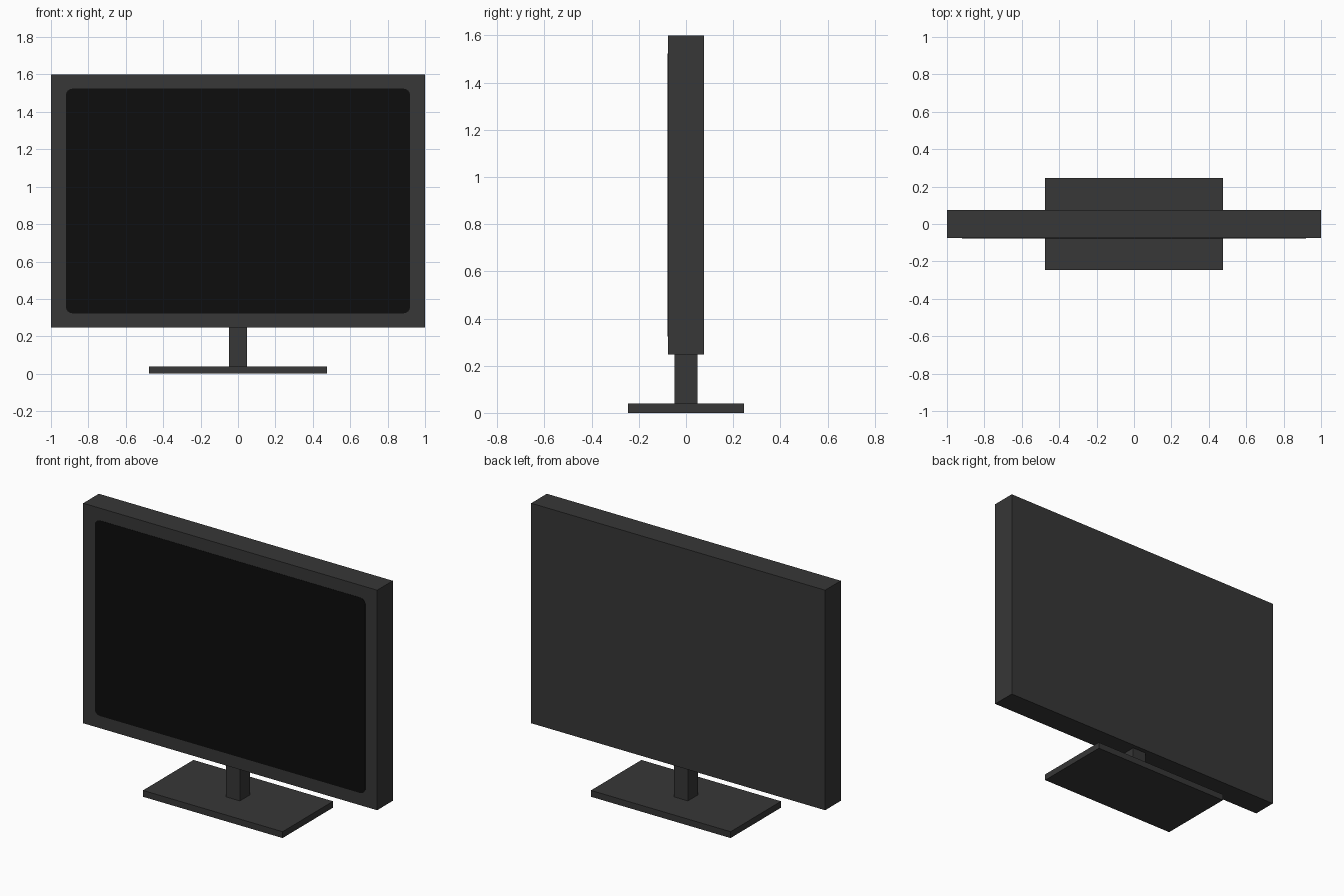
import bpy, bmesh, math

if "Cube" in bpy.data.objects:
    bpy.data.objects.remove(bpy.data.objects["Cube"])


def material(name, value):
    mat = bpy.data.materials.new(name)
    mat.diffuse_color = (value, value, value, 1)
    mat.use_nodes = True
    mat.node_tree.nodes["Principled BSDF"].inputs["Base Color"].default_value = mat.diffuse_color
    return mat


casing = material("dark grey casing", 0.038)
glass = material("black screen", 0.004)


def finish(name, bm, mat):
    bmesh.ops.recalc_face_normals(bm, faces=bm.faces)
    mesh = bpy.data.meshes.new(name)
    bm.to_mesh(mesh)
    bm.free()
    mesh.materials.append(mat)
    obj = bpy.data.objects.new(name, mesh)
    bpy.context.collection.objects.link(obj)
    return obj


def box(name, half_x, half_y, z0, z1, mat):
    bm = bmesh.new()
    bmesh.ops.create_cube(bm, size=1)
    for v in bm.verts:
        v.co = (v.co.x * 2 * half_x, v.co.y * 2 * half_y,
                z0 + (v.co.z + 0.5) * (z1 - z0))
    return finish(name, bm, mat)


def rounded_plate(name, half_x, z0, z1, radius, y_front, depth, mat, steps=6):
    bm = bmesh.new()
    corners = [(half_x - radius, z1 - radius), (-half_x + radius, z1 - radius),
               (-half_x + radius, z0 + radius), (half_x - radius, z0 + radius)]
    ring = []
    for i, (cx, cz) in enumerate(corners):
        for s in range(steps + 1):
            a = math.radians(90) * (i + s / steps)
            ring.append(bm.verts.new((cx + radius * math.cos(a), y_front,
                                      cz + radius * math.sin(a))))
    face = bm.faces.new(ring)
    ext = bmesh.ops.extrude_face_region(bm, geom=[face], use_keep_orig=True)
    moved = [g for g in ext["geom"] if isinstance(g, bmesh.types.BMVert)]
    bmesh.ops.translate(bm, verts=moved, vec=(0, depth, 0))
    return finish(name, bm, mat)


# Display housing
box("display_housing", 1.0, 0.076, 0.247, 1.6, casing)
# Screen with rounded corners, practically flush with the housing
rounded_plate("screen", 0.92, 0.323, 1.524, 0.035, -0.078, 0.004, glass)
# Stand
box("stand_neck", 0.047, 0.049, 0.038, 0.247, casing)
box("stand_base", 0.475, 0.245, 0.0, 0.039, casing)
